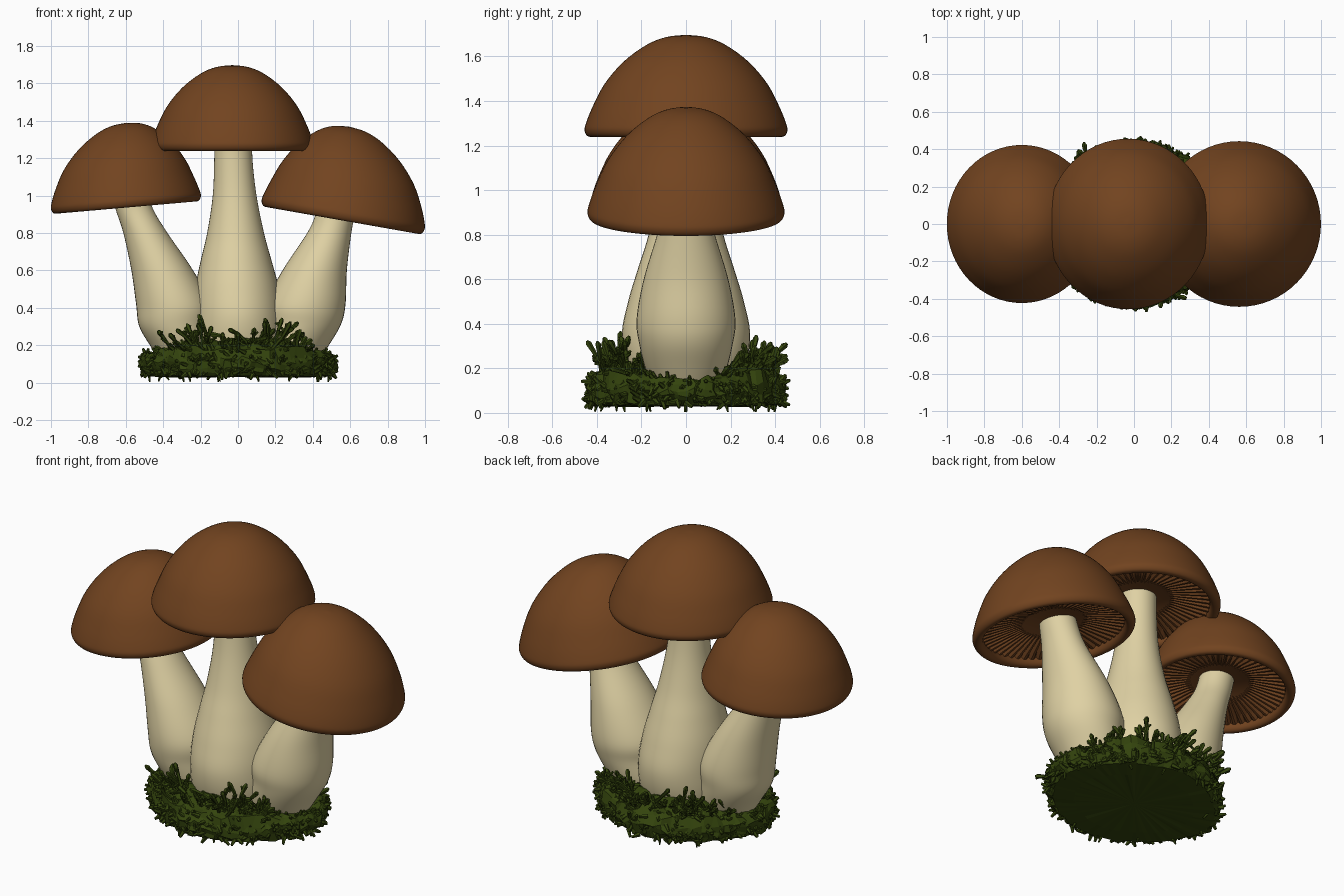
import bpy, bmesh, math, random
from mathutils import Vector, Matrix, noise

if "Cube" in bpy.data.objects:
    bpy.data.objects.remove(bpy.data.objects["Cube"])

random.seed(7)


def material(name, rgb):
    m = bpy.data.materials.new(name)
    m.diffuse_color = (*rgb, 1)
    m.use_nodes = True
    m.node_tree.nodes["Principled BSDF"].inputs["Base Color"].default_value = m.diffuse_color
    return m


BROWN = material("cap brown", (0.168, 0.057, 0.014))
CREAM = material("stem cream", (0.74, 0.64, 0.37))
GREEN = material("moss green", (0.034, 0.058, 0.004))


def finish(bm, name, mat, smooth=True):
    bmesh.ops.recalc_face_normals(bm, faces=bm.faces)
    me = bpy.data.meshes.new(name)
    bm.to_mesh(me)
    bm.free()
    me.materials.append(mat)
    for p in me.polygons:
        p.use_smooth = smooth
    ob = bpy.data.objects.new(name, me)
    bpy.context.collection.objects.link(ob)
    return ob


def spline(pts, steps=5):
    """Catmull-Rom samples through points of any dimension."""
    out, n = [], len(pts)
    for i in range(n - 1):
        p = [pts[max(0, min(n - 1, i + k))] for k in (-1, 0, 1, 2)]
        for s in range(steps):
            t = s / steps
            out.append([0.5 * (2 * b + (c - a) * t + (2 * a - 5 * b + 4 * c - d) * t * t
                               + (3 * b - a - 3 * c + d) * t ** 3) for a, b, c, d in zip(*p)])
    return out + [list(pts[-1])]


def loft(bm, rings, closed_ends=True):
    loops = [[bm.verts.new(v) for v in ring] for ring in rings]
    for a, b in zip(loops, loops[1:]):
        for i in range(len(a)):
            j = (i + 1) % len(a)
            bm.faces.new((a[i], a[j], b[j], b[i]))
    if closed_ends:
        bm.faces.new(loops[0])
        bm.faces.new(loops[-1])


def circle(n):
    return [2 * math.pi * i / n for i in range(n)]


# Cap outline from the apex, over the lip, to the gill recess (radius, height)
DOME = [(0.004, 0.455), (0.085, 0.445), (0.168, 0.41), (0.265, 0.335), (0.346, 0.235),
        (0.398, 0.13), (0.426, 0.055), (0.43, 0.025), (0.418, 0.003), (0.395, 0.0),
        (0.378, 0.015), (0.37, 0.05), (0.36, 0.075)]


def cap(name, centre, sx, sy, sz, tilt, lean):
    M = Matrix.Translation(centre) @ Matrix.Rotation(tilt, 4, 'Y')

    def place(r, z, a):
        h = z * sz / 0.455
        return M @ Vector((r * sx / 0.428 * math.cos(a) + lean * h * h, r * sy / 0.428 * math.sin(a), h))

    bm = bmesh.new()
    loft(bm, [[place(r, z, a) for a in circle(64)] for r, z in spline(DOME, 4)])
    finish(bm, name + "_cap", BROWN)

    # pleated gills: every fourth spoke is a narrow groove
    bm = bmesh.new()
    rings = []
    for k in range(7):
        t = k / 6
        r, top = 0.376 - 0.31 * t, 0.03 + 0.065 * t
        depth = 0.03 * (1 - 0.75 * t) if k else 0.01
        rings.append([place(r, top + (depth if i % 3 == 0 else 0), a) for i, a in enumerate(circle(168))])
    loft(bm, rings, False)
    finish(bm, name + "_gills", BROWN, False)


def stem(name, stations):
    """Stations: centre x, height, half width x, half width y."""
    bm = bmesh.new()
    rings = []
    for x, z, rx, ry in spline(stations, 6):
        rings.append([(x + rx * math.cos(a), ry * math.sin(a), z) for a in circle(40)])
    loft(bm, rings)
    finish(bm, name + "_stem", CREAM)


cap("middle", (-0.031, 0, 1.24), 0.432, 0.453, 0.457, 0, 0)
cap("left", (-0.597, 0, 0.937), 0.4, 0.42, 0.45, -math.radians(5), 0.2)
cap("right", (0.557, 0, 0.868), 0.44, 0.44, 0.499, math.radians(10), -0.2)

stem("middle", [(0, 0.08, 0.2, 0.2), (0, 0.2, 0.24, 0.265), (0, 0.35, 0.24, 0.288),
                (-0.005, 0.5, 0.225, 0.26), (-0.01, 0.65, 0.19, 0.215), (-0.013, 0.8, 0.152, 0.168),
                (-0.018, 1.0, 0.117, 0.125), (-0.025, 1.2, 0.102, 0.105), (-0.025, 1.36, 0.102, 0.105)])
stem("left", [(-0.27, 0.08, 0.13, 0.12), (-0.3, 0.19, 0.165, 0.17), (-0.335, 0.3, 0.193, 0.2),
              (-0.345, 0.42, 0.2, 0.21), (-0.405, 0.6, 0.165, 0.18), (-0.495, 0.8, 0.118, 0.13),
              (-0.555, 0.93, 0.1, 0.1), (-0.59, 1.06, 0.095, 0.095)])
stem("right", [(0.27, 0.08, 0.14, 0.13), (0.3, 0.19, 0.18, 0.18), (0.345, 0.31, 0.205, 0.21),
               (0.36, 0.42, 0.215, 0.222), (0.41, 0.6, 0.172, 0.19), (0.488, 0.8, 0.118, 0.13),
               (0.52, 0.9, 0.105, 0.11), (0.545, 1.0, 0.1, 0.1)])


# Moss mound: footprint with cut corners, higher in front of and behind the stems
def edge(a):
    c, s = abs(math.cos(a)), abs(math.sin(a))
    k = (c ** 1.75 + s ** 1.75) ** (-1 / 1.75)
    return Vector((0.51 * k * math.cos(a), 0.435 * k * math.sin(a), 0))


def top_height(p):
    rise = max(0, 1 - (abs(p.x) / 0.48) ** 2) * min(1, abs(p.y) / 0.2)
    fall = max(0, (abs(p.y) - 0.28) / 0.15)
    return 0.15 + 0.075 * rise * (1 - 0.8 * min(1, fall))


bm = bmesh.new()
rings = []
for t in (0.02, 0.3, 0.5, 0.65, 0.75, 0.84, 0.92, 0.98):
    rings.append([Vector((p.x, p.y, top_height(p))) for p in (edge(a) * t for a in circle(96))])
for t, z in ((1.02, 0.13), (1.03, 0.105), (1.02, 0.08), (0.99, 0.05), (0.95, 0.035), (0.7, 0.03), (0.02, 0.03)):
    rings.append([edge(a) * t + Vector((0, 0, z)) for a in circle(96)])
for ring in rings:
    for v in ring:
        v += noise.noise_vector(v * 22) * (0.03 if v.z > 0.036 else 0.008)
loft(bm, rings)
finish(bm, "moss_mound", GREEN, False)

# Moss leaflets and taller sprigs
bm = bmesh.new()


def twig(p, d, length, r0, r1):
    d = d.normalized()
    M = Matrix.Translation(p + d * length / 2) @ d.to_track_quat('Z', 'Y').to_matrix().to_4x4()
    bmesh.ops.create_cone(bm, cap_ends=True, segments=5, radius1=r0, radius2=r1, depth=length, matrix=M)
    return p + d * length


def jitter(s):
    return Vector([random.uniform(-s, s) for _ in range(3)])


for i in range(800):  # short leaflets on the rim and top
    a = random.uniform(0, 2 * math.pi)
    out = edge(a).normalized()
    if i % 3:
        p = edge(a) * 0.99 + Vector((0, 0, random.uniform(0.045, 0.14)))
        d = out * 0.2 + jitter(1)
    else:
        p = edge(a) * random.uniform(0.7, 0.97)
        p.z = top_height(p) - 0.01
        d = out * 0.5 + Vector((0, 0, 0.4)) + jitter(0.8)
    twig(p, d, random.uniform(0.025, 0.05), 0.014, 0.007)

for i in range(95):  # tall sprigs, mostly front and back
    a = random.uniform(0.12, 0.88) * math.pi + (i % 2) * math.pi
    p = edge(a) * random.uniform(0.68, 0.93)
    p.z = top_height(p) - 0.02
    size = abs(math.sin(a)) ** 0.7 * random.uniform(0.2, 1)
    out = edge(a).normalized()
    d = out * 0.45 + Vector((0, 0, 0.65)) + jitter(0.5)
    mid = twig(p, d, 0.03 + 0.08 * size, 0.011, 0.009)
    d = d + jitter(0.35)
    tip = twig(mid, d, 0.02 + 0.055 * size, 0.009, 0.014)
    twig(tip, d, 0.014, 0.014, 0.006)
    for k in range(3):
        twig(p.lerp(tip, random.uniform(0.2, 0.9)), d * 0.6 + jitter(0.8), 0.03, 0.01, 0.006)
for a in circle(14):  # loose strands hanging below the rim
    twig(edge(a) * random.uniform(0.85, 1) + Vector((0, 0, 0.045)), Vector((0, 0, -1)) + jitter(0.5), 0.042, 0.01, 0.004)
for v in bm.verts:  # keep the sprigs inside the overall outline
    v.co.z = max(v.co.z, 0)
    v.co.y = max(-0.475, min(0.485, v.co.y))
finish(bm, "moss_sprigs", GREEN, False)
